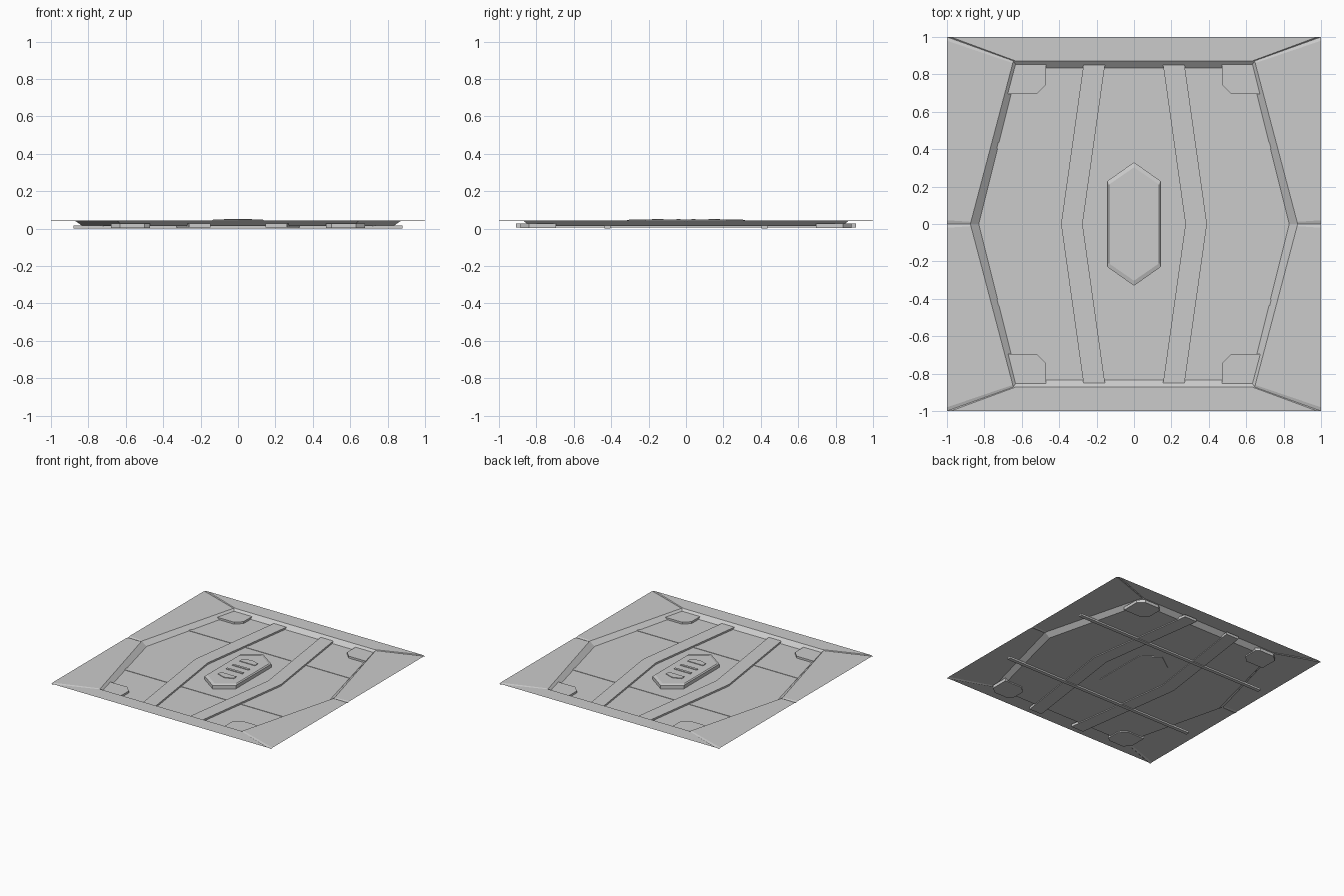
import bpy, bmesh
from mathutils import Vector

if "Cube" in bpy.data.objects:
    bpy.data.objects.remove(bpy.data.objects["Cube"])

TOP, FLOOR = 0.045, 0.013
RIM = [(0.645, 0.872), (0.875, 0), (0.645, -0.872), (-0.645, -0.872), (-0.875, 0), (-0.645, 0.872)]
BASE = [(0.622, 0.835), (0.83, 0), (0.622, -0.835), (-0.622, -0.835), (-0.83, 0), (-0.622, 0.835)]
OUTER = [(1, 1), (1, 0), (1, -1), (-1, -1), (-1, 0), (-1, 1)]


def finish(name, bm):
    mesh = bpy.data.meshes.new(name)
    bm.to_mesh(mesh)
    bm.free()
    ob = bpy.data.objects.new(name, mesh)
    bpy.context.collection.objects.link(ob)
    return ob


def face(bm, pts):
    f = bm.faces.new([bm.verts.new(p) for p in pts])
    f.normal_update()
    if f.normal.z < 0:
        f.normal_flip()


def prism(name, outline, z0, z1, inset=0.0, chamfer=0.0):
    """Closed prism from an outline, with an optional chamfered top."""
    bm = bmesh.new()
    rings = [(outline, z0), (outline, z1 - chamfer)]
    if inset:
        cx = sum(p[0] for p in outline) / len(outline)
        cy = sum(p[1] for p in outline) / len(outline)
        w = max(abs(p[0] - cx) for p in outline)
        h = max(abs(p[1] - cy) for p in outline)
        small = [(cx + (x - cx) * (1 - inset / w), cy + (y - cy) * (1 - 3 * inset / h))
                 for x, y in outline]
        rings.append((small, z1))
    loops = [[bm.verts.new((x, y, z)) for x, y in pts] for pts, z in rings]
    n = len(outline)
    for lo, hi in zip(loops, loops[1:]):
        for i in range(n):
            bm.faces.new((lo[i], lo[(i + 1) % n], hi[(i + 1) % n], hi[i]))
    bm.faces.new(loops[0])
    bm.faces.new(loops[-1])
    bmesh.ops.recalc_face_normals(bm, faces=bm.faces)
    return finish(name, bm)


def toward(a, b, d):
    a, b = Vector(a), Vector(b)
    return a + (b - a).normalized() * d


# frame plates around the recess, separated by shallow V seams
bm = bmesh.new()
for i in range(6):
    j, k = (i + 1) % 6, (i - 1) % 6
    a0, a1 = toward(RIM[i], RIM[j], 0.012), toward(RIM[j], RIM[i], 0.012)
    b0, b1 = toward(OUTER[i], OUTER[j], 0.02), toward(OUTER[j], OUTER[i], 0.02)
    face(bm, [(*p, TOP) for p in (a0, a1, b1, b0)])
    for nb in (j, k):
        a, b = toward(RIM[i], RIM[nb], 0.012), toward(OUTER[i], OUTER[nb], 0.02)
        face(bm, [(*RIM[i], TOP - 0.005), (*a, TOP), (*b, TOP), (*OUTER[i], TOP - 0.005)])
finish("frame_plates", bm)

# sloped recess walls
bm = bmesh.new()
for i in range(6):
    j = (i + 1) % 6
    face(bm, [(*RIM[i], TOP), (*RIM[j], TOP), (*BASE[j], FLOOR), (*BASE[i], FLOOR)])
finish("recess_walls", bm)

# recess floor
bm = bmesh.new()
face(bm, [(*p, FLOOR) for p in BASE])
finish("recess_floor", bm)

# cross bars, bent rails and corner pads
for s, tag in ((1, "a"), (-1, "b")):
    y = 0.42 * s
    prism("cross_bar_" + tag, [(-0.88, y - 0.015), (0.88, y - 0.015), (0.88, y + 0.015), (-0.88, y + 0.015)],
          0.0, FLOOR + 0.003)
    rail = [(0.147, -0.91), (0.262, -0.91), (0.39, 0), (0.262, 0.91), (0.147, 0.91), (0.275, 0)]
    prism("bent_rail_" + tag, [(s * x, y) for x, y in rail], 0.006, 0.027)
    for t, tag2 in ((1, "back"), (-1, "front")):
        pad = [(0.68, 0.695), (0.52, 0.695), (0.47, 0.745), (0.47, 0.86), (0.50, 0.885),
               (0.63, 0.885), (0.68, 0.84)]
        prism(f"corner_pad_{tag2}_{tag}", [(s * x, t * y) for x, y in pad], 0.004, 0.029)

# central hexagonal hatch with raised slats
hatch = [(0, 0.33), (0.142, 0.23), (0.142, -0.23), (0, -0.33), (-0.142, -0.23), (-0.142, 0.23)]
prism("centre_hatch", hatch, 0.008, 0.048, inset=0.009, chamfer=0.007)
for s, tag in ((1, "back"), (-1, "front")):
    arrow = [(-0.07, 0.12), (0.07, 0.12), (0.07, 0.158), (0, 0.183), (-0.07, 0.158)]
    bar = [(-0.075, 0.03), (0.075, 0.03), (0.075, 0.05), (-0.075, 0.05)]
    prism("hatch_chevron_" + tag, [(x, s * y) for x, y in arrow], 0.045, 0.053)
    prism("hatch_slat_" + tag, [(x, s * y) for x, y in bar], 0.045, 0.053)
